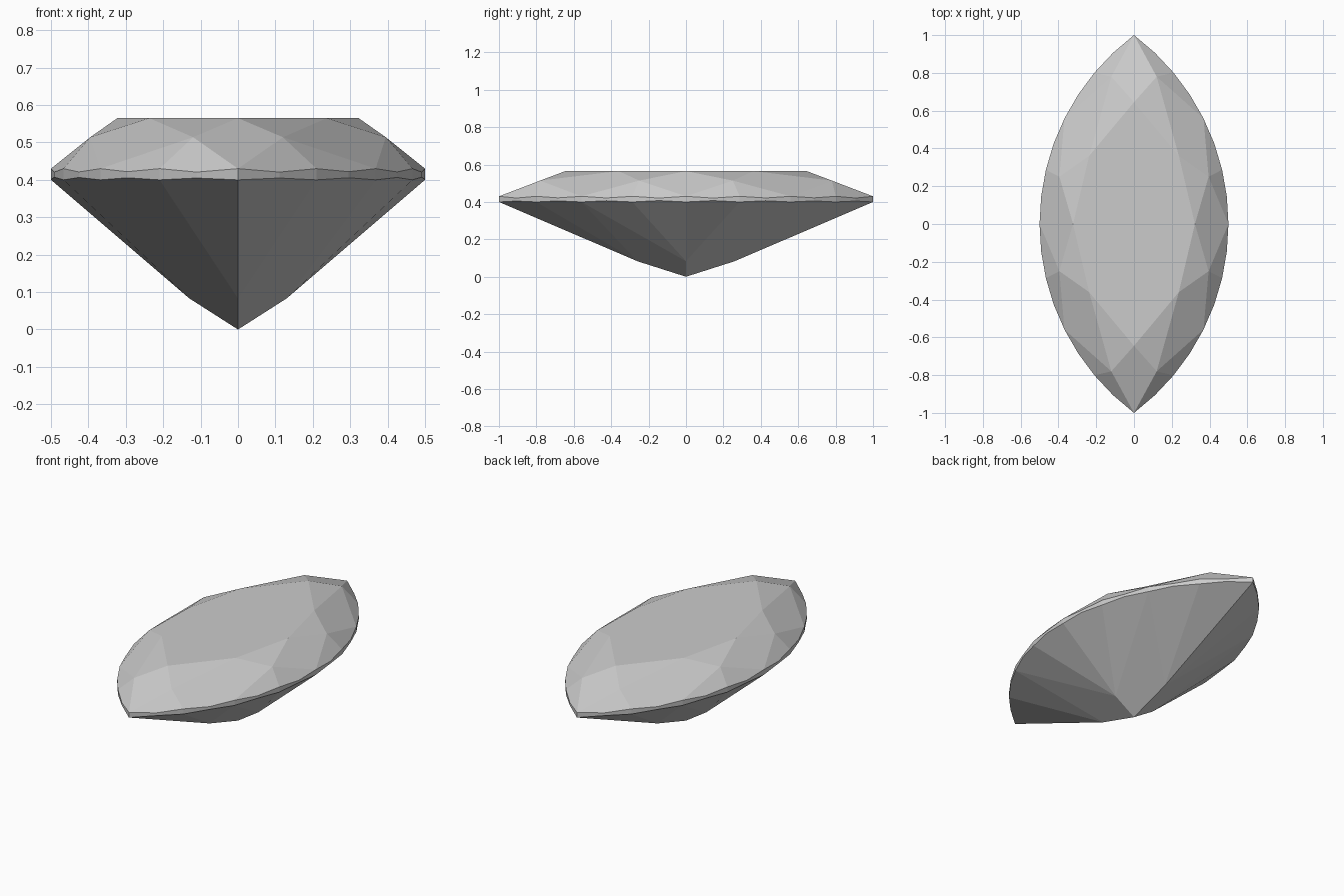
import bpy, bmesh, math
from mathutils import Vector
from mathutils.geometry import normal

if "Cube" in bpy.data.objects:
    bpy.data.objects.remove(bpy.data.objects["Cube"])

N = 32                         # girdle segments, index 0 at the front tip
TOP, LOW, TABLE_Z = 0.43, 0.40, 0.565
HALF = math.asin(0.8)          # half angle of each side arc (radius 1.25)


def outline(k):
    k %= N
    s = 1 if k <= 16 else -1
    a = ((k if k <= 16 else N - k) / 8 - 1) * HALF
    return s * (1.25 * math.cos(a) - 0.75), 1.25 * math.sin(a)


def drop_on_plane(k, a, b, c):
    # height that keeps a girdle point on the plane of its facet
    x, y = outline(k)
    n = normal(a, b, c)
    return Vector((x, y, a.z - (n.x * (x - a.x) + n.y * (y - a.y)) / n.z))


def ring(z):
    return {k: Vector((*outline(k), z)) for k in range(0, N, 2)}


top, low = ring(TOP), ring(LOW)

# Table corners, one for every main crown facet
table = {k: Vector((0.645 * top[k].x, 0.645 * top[k].y, TABLE_Z)) for k in range(0, N, 4)}
# Star points between the main crown facets
star = {}
for k in range(2, N, 4):
    sx, sy = (math.copysign(1, v) for v in outline(k))
    px, py = (0.12, 0.78) if abs(outline(k)[1]) > 0.5 else (0.395, 0.25)
    star[k] = Vector((sx * px, sy * py, 0.514))
# Pavilion: culet and the four points above it
culet = Vector((0, 0, 0))
lower = {0: Vector((0, -0.26, 0.083)), 8: Vector((0.13, 0, 0.083)),
         16: Vector((0, 0.26, 0.083)), 24: Vector((-0.13, 0, 0.083))}

faces = [[table[k] for k in range(0, N, 4)]]

# Crown main kites and star facets
for k in range(0, N, 4):
    a, b, nxt = star[(k - 2) % N], star[k + 2], (k + 4) % N
    faces.append([table[k], a, top[k], b])
    faces.append([table[k], b, table[nxt]])

# Half facets above and below the girdle, with the scalloped girdle band
for k in range(0, N, 2):
    e = (k + 2) % N
    s = star[k + 2] if k % 4 == 0 else star[k]
    p = lower[(round((k + 1) / 8) * 8) % N]
    top[k + 1] = drop_on_plane(k + 1, s, top[k], top[e])
    low[k + 1] = drop_on_plane(k + 1, p, low[k], low[e])
    faces.append([s, top[k], top[k + 1], top[e]])
    faces.append([p, low[e], low[k + 1], low[k]])
    for i, j in ((k, k + 1), (k + 1, e)):
        faces.append([low[i], low[j], top[j], top[i]])

# Pavilion main kites
for k in range(4, N, 8):
    faces.append([culet, lower[k - 4], low[k], lower[(k + 4) % N]])

bm = bmesh.new()
for f in faces:
    bm.faces.new([bm.verts.new(v) for v in f])
bmesh.ops.remove_doubles(bm, verts=bm.verts, dist=1e-4)
bmesh.ops.recalc_face_normals(bm, faces=bm.faces)
mesh = bpy.data.meshes.new("marquise_gem")
bm.to_mesh(mesh)
bm.free()
bpy.context.collection.objects.link(bpy.data.objects.new("marquise_gem", mesh))
